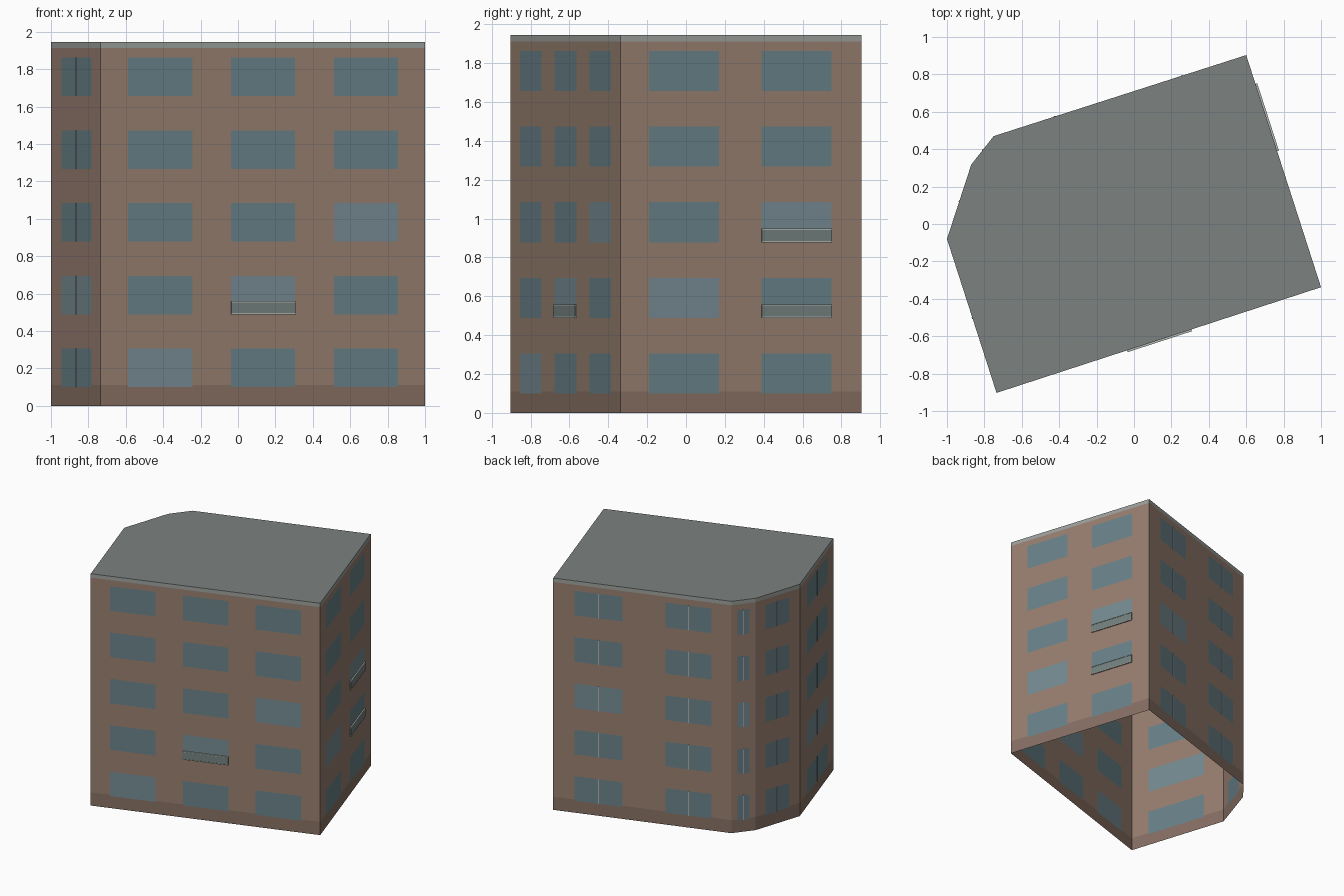
import bpy, bmesh
from mathutils import Vector, Matrix

if "Cube" in bpy.data.objects:
    bpy.data.objects.remove(bpy.data.objects["Cube"])

H, PLINTH, BAND = 1.945, 0.11, 1.912
# footprint, counter-clockwise from the front-left corner
FOOT = [Vector(p) for p in [(-0.735, -0.903), (1.0, -0.338), (0.6, 0.903),
                            (-0.75, 0.47), (-0.87, 0.318), (-1.0, -0.08)]]
# window spans along each wall, as fractions of its length
SPANS = [[(.085, .283), (.402, .6), (.719, .916)],
         [(.119, .41), (.586, .876)],
         [(.12, .39), (.63, .888)],
         [(.25, .75)], [(.22, .77)], [(.21, .82)]]
ROWS = [(0.10 + i * 0.389, 0.306 + i * 0.389) for i in range(5)]
# (wall, column, row) of paler panes and of balcony rails
PALE = {(0, 0, 0), (0, 1, 1), (0, 2, 2), (1, 0, 1), (1, 1, 2), (2, 0, 2), (3, 0, 2), (5, 0, 1)}
RAILS = [(0, 1, 1), (1, 1, 1), (1, 1, 2)]

COLORS = {"walls": (.31, .21, .16), "plinth": (.24, .16, .125), "roof_band": (.33, .35, .33),
          "windows": (.14, .22, .25), "pale_windows": (.18, .26, .29), "roof": (.2, .225, .215),
          "mullions": (.4, .42, .4), "balcony_panels": (.17, .22, .21), "balcony_bars": (.45, .48, .44)}
parts = {name: bmesh.new() for name in COLORS}


def point(w, u, z, out=0.0):
    a, b = FOOT[w], FOOT[(w + 1) % 6]
    d = b - a
    p = a + d * u + Vector((d.y, -d.x)).normalized() * out
    return Vector((p.x, p.y, z))


def quad(part, w, u0, u1, z0, z1):
    bm = parts[part]
    bm.faces.new([bm.verts.new(point(w, u, z))
                  for u, z in ((u0, z0), (u1, z0), (u1, z1), (u0, z1))])


def box(part, w, u0, u1, z0, z1, o0, o1):
    a, b = FOOT[w], FOOT[(w + 1) % 6]
    d = b - a
    rot = Vector((d.x, d.y, 0)).to_track_quat('X', 'Z').to_matrix().to_4x4()
    centre = point(w, (u0 + u1) / 2, (z0 + z1) / 2, (o0 + o1) / 2)
    size = Matrix.Diagonal((d.length * (u1 - u0), o1 - o0, z1 - z0, 1))
    bmesh.ops.create_cube(parts[part], size=1, matrix=Matrix.Translation(centre) @ rot @ size)


# walls: a grid of flush cells, each given to its part
zs = sorted([0, PLINTH, BAND, H] + [z for r in ROWS for z in r])
for w, spans in enumerate(SPANS):
    us = sorted([0, 1] + [u for s in spans for u in s])
    for u0, u1 in zip(us, us[1:]):
        for z0, z1 in zip(zs, zs[1:]):
            u, z = (u0 + u1) / 2, (z0 + z1) / 2
            hit = [(w, c, r) for c, s in enumerate(spans) for r, t in enumerate(ROWS)
                   if s[0] < u < s[1] and t[0] < z < t[1]]
            if hit:
                part = "pale_windows" if hit[0] in PALE else "windows"
            else:
                part = "plinth" if z < PLINTH else "roof_band" if z > BAND else "walls"
            quad(part, w, u0, u1, z0, z1)
    # centre bars on the rear windows
    if w >= 2:
        half = 0.004 / (FOOT[(w + 1) % 6] - FOOT[w]).length
        for s in spans:
            m = (s[0] + s[1]) / 2
            for z0, z1 in ROWS:
                box("mullions", w, m - half, m + half, z0, z1, 0, 0.003)

# balcony rails: glass panel between two bars
for w, c, r in RAILS:
    u0, u1 = SPANS[w][c]
    z = ROWS[r][0]
    box("balcony_panels", w, u0, u1, z + 0.006, z + 0.064, 0.001, 0.008)
    for k in (0, 0.064):
        box("balcony_bars", w, u0, u1, z + k, z + k + 0.006, 0, 0.01)

# flat roof; the underside stays open
bm = parts["roof"]
bm.faces.new([bm.verts.new((p.x, p.y, H)) for p in FOOT])

for name, bm in parts.items():
    bmesh.ops.remove_doubles(bm, verts=bm.verts, dist=1e-5)
    me = bpy.data.meshes.new(name)
    bm.to_mesh(me)
    bm.free()
    mat = bpy.data.materials.new(name + "_colour")
    mat.diffuse_color = (*COLORS[name], 1)
    mat.use_nodes = True
    mat.node_tree.nodes["Principled BSDF"].inputs["Base Color"].default_value = mat.diffuse_color
    me.materials.append(mat)
    bpy.context.collection.objects.link(bpy.data.objects.new(name, me))
